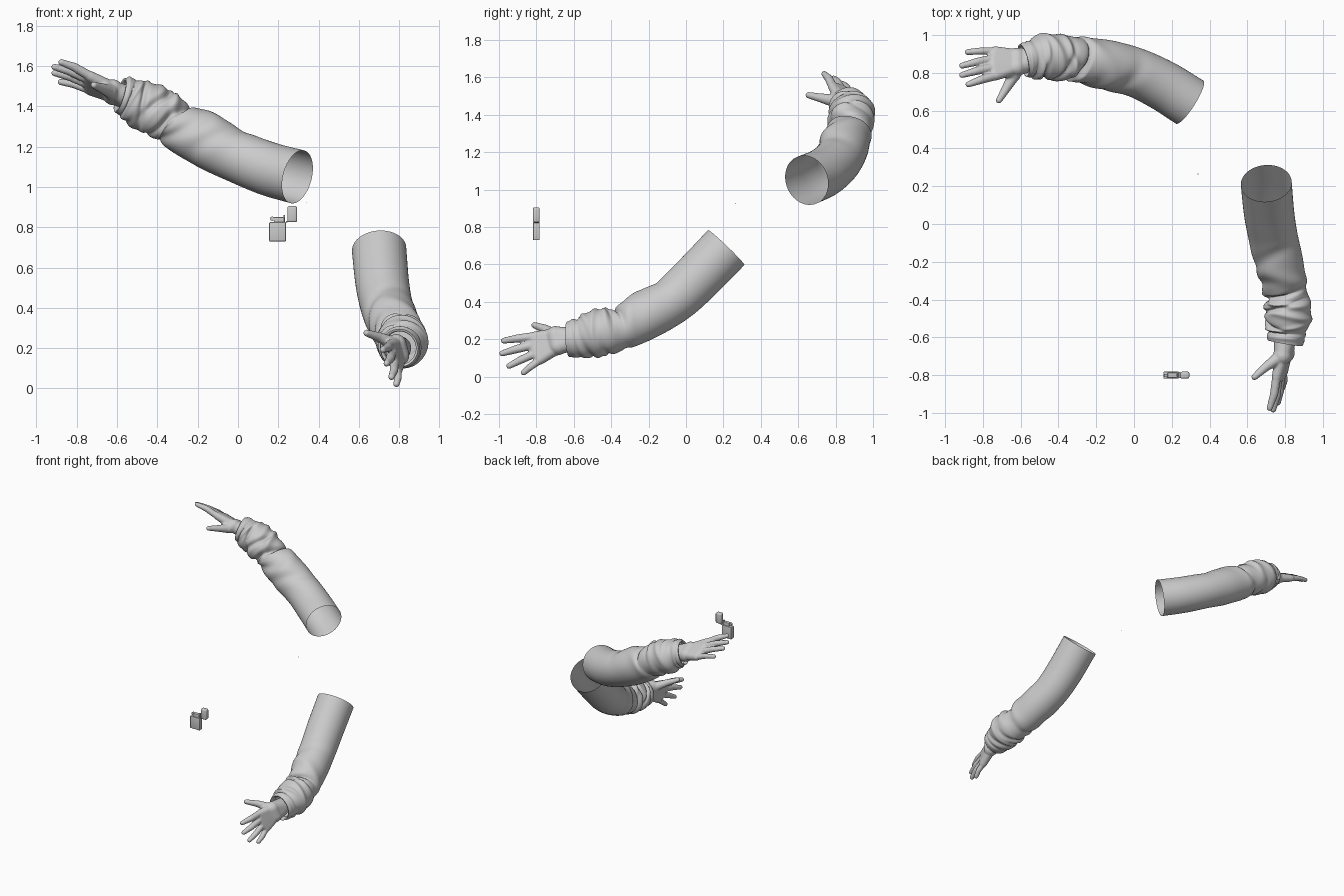
import bpy, bmesh, math
from mathutils import Vector, Matrix

cube = bpy.data.objects.get("Cube")
if cube:
    bpy.data.objects.remove(cube)

grey = bpy.data.materials.new("plain grey")
grey.use_nodes = True
GREY = (0.6, 0.6, 0.6, 1)
grey.diffuse_color = GREY
grey.node_tree.nodes["Principled BSDF"].inputs["Base Color"].default_value = GREY


def finish(bm, name, angle=40):
    bmesh.ops.recalc_face_normals(bm, faces=bm.faces)
    mesh = bpy.data.meshes.new(name)
    bm.to_mesh(mesh)
    bm.free()
    mesh.materials.append(grey)
    ob = bpy.data.objects.new(name, mesh)
    bpy.context.collection.objects.link(ob)
    bpy.ops.object.select_all(action='DESELECT')
    bpy.context.view_layer.objects.active = ob
    ob.select_set(True)
    bpy.ops.object.shade_smooth_by_angle(angle=math.radians(angle))
    return ob


def spline(pts, t):
    """Smooth curve through 4D stations (x, y, z, radius), t from 0 to 1."""
    n = len(pts) - 1
    f = min(max(t, 0), 1) * n
    i = min(int(f), n - 1)
    u = f - i
    b, c = pts[i], pts[i + 1]
    a = pts[i - 1] if i > 0 else b * 2 - c
    d = pts[i + 2] if i + 2 <= n else c * 2 - b
    return (b * 2 + (c - a) * u + (a * 2 - b * 5 + c * 4 - d) * u ** 2
            + (b * 3 - a - c * 3 + d) * u ** 3) / 2


# Cloth folds: position along sleeve, angle in degrees, slant, width, depth
FOLDS = [
    (.30, 150, .06, .03, -.012), (.40, 60, -.07, .04, .012),
    (.45, 200, .08, .03, -.014), (.53, 130, .05, .03, -.035),
    (.60, 110, -.06, .03, .022), (.64, 240, .07, .025, -.018),
    (.68, 140, .07, .025, -.022), (.74, 60, -.05, .03, .014),
    (.79, 170, -.06, .022, -.022), (.85, 110, .04, .025, .014),
    (.84, 300, .05, .025, -.014), (.91, 150, .02, .015, -.012),
    (.92, 330, .02, .015, -.010), (.95, 90, .02, .02, .008),
]


def fold_height(t, ang):
    h = 0
    for pos, a0, slant, width, depth in FOLDS:
        a = ang - math.radians(a0)
        d = (t - pos - slant * math.sin(a)) / width
        h += depth * math.exp(-d * d) * (.5 + .5 * math.cos(a)) ** 1.5
    return h


def sleeve(name, stations, mirrored):
    pts = [Vector(s) for s in stations]
    sides, steps = 56, 110
    bm = bmesh.new()
    rings = []
    # outer cloth, then the cuff turned back into the sleeve
    profile = [(i / steps, 1, 1) for i in range(steps + 1)]
    profile += [(1, .93, .9), (.985, .86, .6), (.93, .8, 0)]
    for t, scale, fold in profile:
        p = spline(pts, t)
        tan = (spline(pts, t + .03) - spline(pts, t - .03)).to_3d().normalized()
        side = tan.cross(Vector((0, 0, 1))).normalized()
        up = side.cross(tan)
        ring = []
        for k in range(sides):
            a = math.tau * k / sides
            r = p[3] * scale + fold * fold_height(t, math.pi - a if mirrored else a)
            ring.append(bm.verts.new(p.to_3d() + (side * math.cos(a) + up * math.sin(a)) * r))
        rings.append(ring)
    for lo, hi in zip(rings, rings[1:]):
        for k in range(sides):
            j = (k + 1) % sides
            bm.faces.new((lo[k], lo[j], hi[j], hi[k]))
    return finish(bm, name, 70)


def blob(bm, balls):
    """Convex skin around a group of (centre, radius) balls."""
    part = bmesh.new()
    for centre, r in balls:
        bmesh.ops.create_icosphere(part, subdivisions=3, radius=r,
                                   matrix=Matrix.Translation(centre))
    res = bmesh.ops.convex_hull(part, input=part.verts[:])
    keep = {g for g in res["geom"] if isinstance(g, bmesh.types.BMFace)}
    bmesh.ops.delete(part, geom=[f for f in part.faces if f not in keep], context='FACES')
    bmesh.ops.delete(part, geom=[v for v in part.verts if not v.link_faces], context='VERTS')
    tmp = bpy.data.meshes.new("part")
    part.to_mesh(tmp)
    part.free()
    bm.from_mesh(tmp)
    bpy.data.meshes.remove(tmp)


def hand(name, arm_end, wrist, knuckles, tips, thumb):
    arm_end, wrist = Vector(arm_end), Vector(wrist)
    knuckles, tips, thumb = ([Vector(v) for v in group] for group in (knuckles, tips, thumb))
    across = (knuckles[0] - knuckles[-1]).normalized()
    length = (tips[1] - wrist).normalized()
    back = across.cross(length).normalized()
    if back.z < 0:
        back = -back
    bm = bmesh.new()
    w = [wrist + across * s for s in (.03, -.03)]
    # forearm stub, glove band and palm
    blob(bm, [(arm_end, .06)] + [(v, .045) for v in w])
    blob(bm, [(v + length * .012, .05) for v in w])
    blob(bm, [(v, .038) for v in w] + [(k, .026) for k in knuckles])
    # fingers with a slight bend
    for k, tip, r in zip(knuckles, tips, (.022, .022, .021, .019)):
        mid = k.lerp(tip, .5) + back * .007
        blob(bm, [(k, r + .002), (mid, r)])
        end = tip - (tip - k).normalized() * .016
        blob(bm, [(mid, r), (end, .016)])
    # thumb and its fleshy base
    blob(bm, [(wrist, .042), (thumb[0], .036), (knuckles[0].lerp(wrist, .35), .028)])
    blob(bm, [(thumb[0], .034), (thumb[1], .024)])
    blob(bm, [(thumb[1], .024), (thumb[2], .017)])
    ob = finish(bm, name, 180)
    mod = ob.modifiers.new("merge", 'REMESH')
    mod.mode, mod.voxel_size, mod.use_smooth_shade = 'VOXEL', .0055, True
    mod = ob.modifiers.new("soften", 'SMOOTH')
    mod.factor, mod.iterations = .5, 4


sleeve("raised_sleeve", [
    (.295, .645, 1.05, .135), (.15, .735, 1.09, .133), (0, .805, 1.15, .13),
    (-.15, .84, 1.225, .135), (-.28, .865, 1.29, .122), (-.33, .875, 1.33, .116),
    (-.40, .88, 1.365, .124), (-.48, .88, 1.405, .122), (-.54, .875, 1.44, .104),
    (-.585, .865, 1.455, .088)], False)
hand("raised_hand", (-.53, .87, 1.435), (-.61, .86, 1.465),
     [(-.735, .785, 1.55), (-.745, .83, 1.535), (-.745, .875, 1.51), (-.735, .915, 1.48)],
     [(-.89, .735, 1.625), (-.925, .785, 1.60), (-.925, .835, 1.57), (-.895, .91, 1.525)],
     [(-.635, .79, 1.475), (-.675, .72, 1.49), (-.715, .655, 1.505)])

sleeve("lowered_sleeve", [
    (.70, .215, .69, .135), (.715, .06, .53, .133), (.735, -.06, .42, .13),
    (.765, -.2, .335, .13), (.79, -.31, .275, .12), (.80, -.37, .25, .115),
    (.81, -.43, .235, .125), (.81, -.5, .22, .125), (.81, -.565, .205, .108),
    (.80, -.63, .2, .094)], True)
hand("lowered_hand", (.80, -.58, .2), (.795, -.68, .195),
     [(.755, -.81, .215), (.762, -.815, .17), (.775, -.805, .125), (.79, -.78, .09)],
     [(.715, -.99, .19), (.735, -.998, .12), (.76, -.96, .05), (.785, -.88, .012)],
     [(.765, -.71, .225), (.70, -.755, .255), (.638, -.81, .275)])


def box(name, x, y, z, bevel):
    bm = bmesh.new()
    size = [b - a for a, b in (x, y, z)]
    mid = [(a + b) / 2 for a, b in (x, y, z)]
    bmesh.ops.create_cube(bm, size=1, matrix=Matrix.Translation(mid) @ Matrix.Diagonal((*size, 1)))
    bmesh.ops.bevel(bm, geom=bm.edges[:], offset=bevel, segments=3, profile=.5, affect='EDGES')
    return finish(bm, name)


def rod(name, centre, r, depth):
    bm = bmesh.new()
    bmesh.ops.create_cone(bm, cap_ends=True, segments=20, radius1=r, radius2=r, depth=depth,
                          matrix=Matrix.Translation(centre) @ Matrix.Rotation(math.pi / 2, 4, 'X'))
    return finish(bm, name)


# Flip-top lighter, lid swung open
box("lighter_case", (.155, .238), (-.818, -.782), (.73, .825), .004)
box("lighter_chimney", (.178, .23), (-.813, -.787), (.82, .85), .003)
box("lighter_lid", (.245, .293), (-.818, -.782), (.825, .905), .009)
box("lighter_cam", (.225, .234), (-.805, -.795), (.82, .86), .002)
rod("lighter_wheel", (.17, -.8, .842), .011, .014)
rod("lighter_hinge", (.242, -.8, .827), .005, .032)

# Tiny loose speck
box("loose_speck", (.337, .341), (.263, .267), (.922, .926), .0005)
